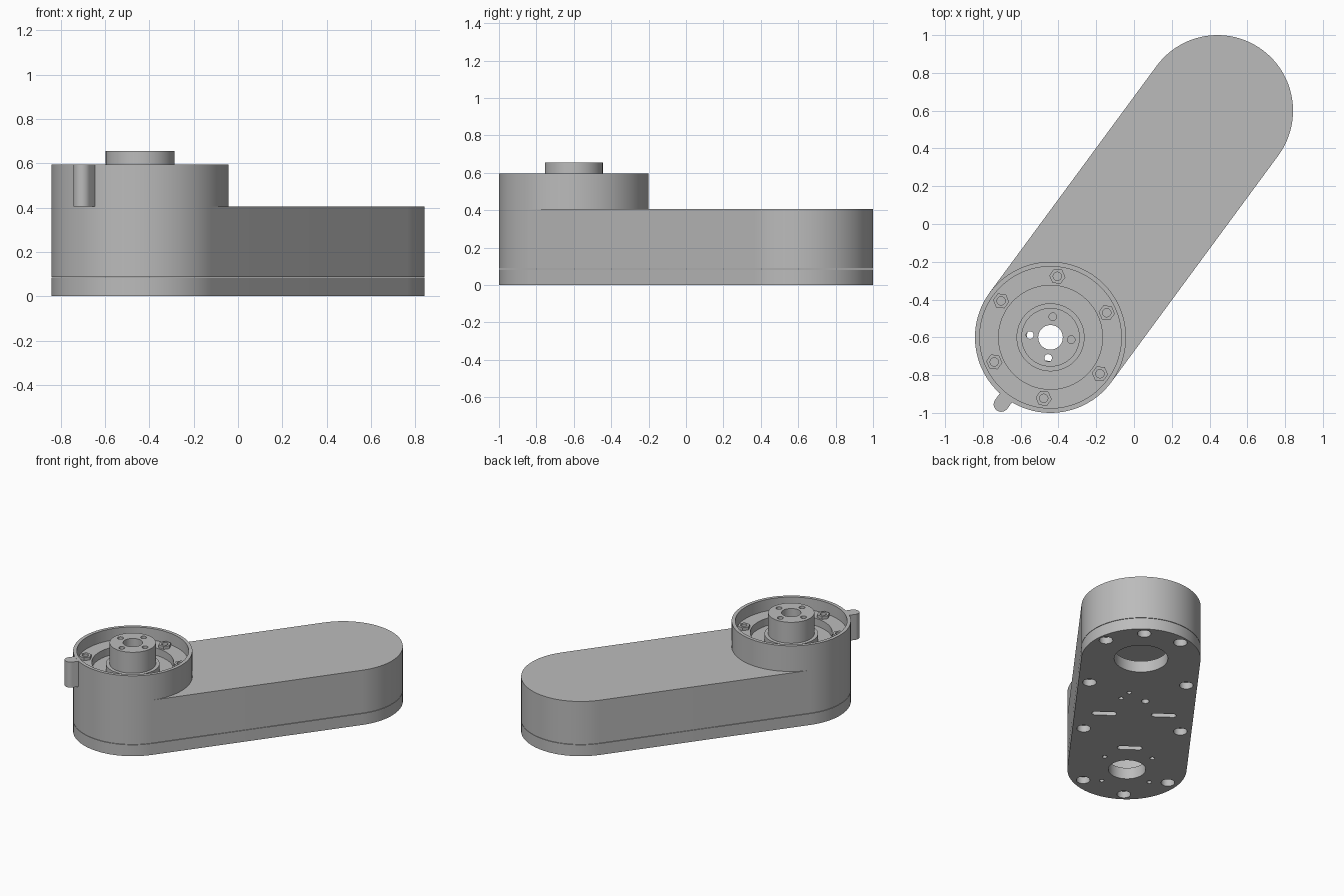
import bpy, bmesh, math

if "Cube" in bpy.data.objects:
    bpy.data.objects.remove(bpy.data.objects["Cube"])

# Layout: local x runs along the arm from the output joint to the far end
AX, AY = -0.442, -0.6
LEN = 2 * math.hypot(AX, AY)
ANG = math.atan2(-AY, -AX)
R = 0.4

grey = bpy.data.materials.new("light_grey")
grey.diffuse_color = (0.5, 0.5, 0.5, 1)
grey.use_nodes = True
grey.node_tree.nodes["Principled BSDF"].inputs["Base Color"].default_value = grey.diffuse_color


def circle(x, y, r, n=32, start=0.0):
    return [(x + r * math.cos(start + 2 * math.pi * i / n),
             y + r * math.sin(start + 2 * math.pi * i / n)) for i in range(n)]


def slot(x0, y0, x1, y1, r, n=32):
    """Stadium outline around the segment between two points."""
    a = math.atan2(y1 - y0, x1 - x0)
    pts = []
    for cx, cy, s in ((x1, y1, a - math.pi / 2), (x0, y0, a + math.pi / 2)):
        for i in range(n + 1):
            t = s + math.pi * i / n
            pts.append((cx + r * math.cos(t), cy + r * math.sin(t)))
    return pts


def finish(name, bm):
    bmesh.ops.recalc_face_normals(bm, faces=bm.faces)
    me = bpy.data.meshes.new(name)
    bm.to_mesh(me)
    bm.free()
    me.materials.append(grey)
    ob = bpy.data.objects.new(name, me)
    bpy.context.collection.objects.link(ob)
    ob.location = (AX, AY, 0)
    ob.rotation_euler.z = ANG
    return ob


def prisms(name, items):
    """Extrude each (outline, z0, z1) into one object."""
    bm = bmesh.new()
    for pts, z0, z1 in items:
        lo = [bm.verts.new((x, y, z0)) for x, y in pts]
        hi = [bm.verts.new((x, y, z1)) for x, y in pts]
        bm.faces.new(lo[::-1])
        bm.faces.new(hi)
        for i in range(len(pts)):
            j = (i + 1) % len(pts)
            bm.faces.new((lo[i], lo[j], hi[j], hi[i]))
    return finish(name, bm)


def revolve(name, profile, n=96):
    """Turn a closed (radius, z) profile around the joint axis."""
    bm = bmesh.new()
    rings = [[bm.verts.new((x, y, z)) for x, y in circle(0, 0, r, n)] for r, z in profile]
    for k in range(len(rings)):
        a, b = rings[k], rings[(k + 1) % len(rings)]
        for i in range(n):
            j = (i + 1) % n
            bm.faces.new((a[i], a[j], b[j], b[i]))
    return finish(name, bm)


def select(ob):
    bpy.ops.object.select_all(action='DESELECT')
    ob.select_set(True)
    bpy.context.view_layer.objects.active = ob


def cut(ob, items):
    cutter = prisms("cutter", items)
    cutter.hide_render = True
    mod = ob.modifiers.new("cut", 'BOOLEAN')
    mod.operation = 'DIFFERENCE'
    mod.solver = 'EXACT'
    mod.object = cutter
    bpy.context.view_layer.update()
    select(ob)
    bpy.ops.object.modifier_apply(modifier=mod.name)
    bpy.data.objects.remove(cutter)


parts = []

# Hollow arm housing, open below, with an opening under the hub
housing = prisms("arm_housing", [(slot(0, 0, LEN, 0, R, 48), 0.087, 0.405)])
cut(housing, [(slot(0, 0, LEN, 0, R - 0.04, 48), 0.0, 0.365)])
cut(housing, [(circle(0, 0, 0.18, 96), 0.3, 0.5)])
parts.append(housing)

# Bottom cover plate with bearing openings, slots and screw holes
plate = prisms("bottom_cover", [(slot(0, 0, LEN, 0, R, 48), 0.0, 0.084)])
LO, HI = -0.05, 0.15
holes = [(circle(0, 0, 0.125, 64), LO, HI), (circle(LEN, 0, 0.18, 64), LO, HI)]
for x, y in ((0.74, -0.2), (0.74, 0.2), (0.29, 0)):
    holes.append((slot(x, y - 0.062, x, y + 0.062, 0.022, 12), LO, HI))
for x, y, r in ((1.03, -0.05, 0.016), (0.95, -0.1, 0.016), (0.92, 0.065, 0.026)):
    holes.append((circle(x, y, r), LO, HI))
for x in (-0.16, 0.16):
    for y in (-0.16, 0.16):
        holes.append((circle(x, y, 0.016), LO, HI))
screws = [(-0.335, 0), (LEN + 0.335, 0)]
for s in (-1, 1):
    screws += [(-0.16, 0.285 * s), (0.53, 0.325 * s), (1.15, 0.325 * s), (LEN + 0.23, 0.25 * s)]
holes += [(circle(x, y, 0.046), LO, 0.05) for x, y in screws]
cut(plate, holes)
parts.append(plate)

# Cup-shaped joint ring with a stepped floor
parts.append(revolve("joint_ring", [
    (0.18, 0.405), (0.4, 0.405), (0.4, 0.595), (0.375, 0.595),
    (0.375, 0.51), (0.275, 0.51), (0.275, 0.455), (0.18, 0.455)]))

# Output hub with flange, bore and four bolt holes, two of them blind
hub = revolve("output_hub", [
    (0.065, 0.3), (0.18, 0.3), (0.18, 0.5), (0.155, 0.5),
    (0.155, 0.655), (0.065, 0.655)])
bolts = []
for k in range(4):
    a = math.radians(30 + 90 * k)
    bottom = 0.2 if k in (1, 2) else 0.58
    bolts.append((circle(0.11 * math.cos(a), 0.11 * math.sin(a), 0.02), bottom, 0.7))
cut(hub, bolts)
parts.append(hub)

# Six hex nuts around the ring floor
spots = [(0.325 * math.cos(math.radians(30 + 60 * k)),
          0.325 * math.sin(math.radians(30 + 60 * k))) for k in range(6)]
nuts = prisms("hex_nuts", [(circle(x, y, 0.043, 6), 0.505, 0.532) for x, y in spots])
cut(nuts, [(circle(x, y, 0.022), 0.512, 0.6) for x, y in spots])
parts.append(nuts)

# Rounded stop tab on the outside of the ring
tip = [(-0.44 + 0.04 * math.cos(t), 0.04 * math.sin(t))
       for t in (math.pi / 2 + math.pi * i / 16 for i in range(17))]
parts.append(prisms("stop_tab", [(tip + [(-0.385, -0.04), (-0.385, 0.04)], 0.405, 0.594)]))

# Smooth round walls, crisp edges
for ob in parts:
    select(ob)
    bpy.ops.object.shade_smooth_by_angle(angle=math.radians(30))
